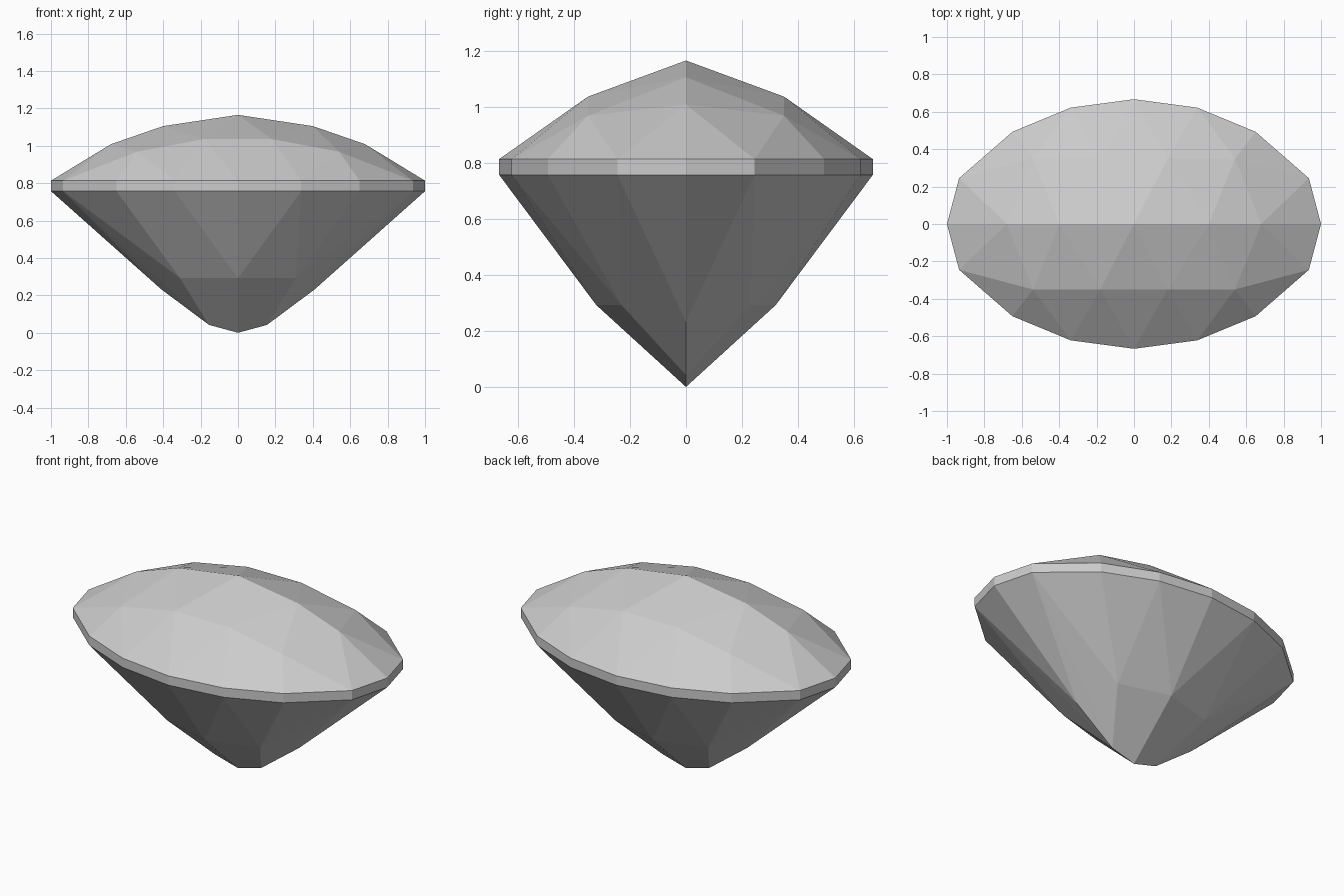
import bpy
import bmesh
import math

if "Cube" in bpy.data.objects:
    bpy.data.objects.remove(bpy.data.objects["Cube"], do_unlink=True)

# Colour
grey = bpy.data.materials.new("gem_grey")
grey.use_nodes = True
colour = (0.6, 0.6, 0.6, 1)
grey.diffuse_color = colour
grey.node_tree.nodes["Principled BSDF"].inputs["Base Color"].default_value = colour

# Corner points of one quarter of the cut stone
outline = [(1, 0), (0.935, 0.245), (0.65, 0.493), (0.338, 0.622), (0, 0.667)]
girdle = [(x, y, z) for x, y in outline for z in (0.757, 0.813)]
crown = [(0, 0, 1.165), (0.4, 0, 1.105), (0.68, 0, 1.008),
         (0.18, 0.35, 1.036), (0.54, 0.35, 0.968)]
pavilion = [(0, 0, 0), (0.155, 0, 0.042), (0.41, 0, 0.232),
            (0.31, 0.23, 0.292), (0, 0.32, 0.292)]

# Mirror the corners into all quarters and wrap them in flat facets
corners = {(x * sx, y * sy, z) for x, y, z in girdle + crown + pavilion
           for sx in (-1, 1) for sy in (-1, 1)}
bm = bmesh.new()
for corner in sorted(corners):
    bm.verts.new(corner)
bmesh.ops.remove_doubles(bm, verts=bm.verts, dist=0.001)
bmesh.ops.convex_hull(bm, input=bm.verts)
bmesh.ops.dissolve_limit(bm, angle_limit=math.radians(1.5),
                         verts=bm.verts, edges=bm.edges)
bmesh.ops.recalc_face_normals(bm, faces=bm.faces)

mesh = bpy.data.meshes.new("oval_gem")
bm.to_mesh(mesh)
bm.free()
mesh.materials.append(grey)
gem = bpy.data.objects.new("oval_gem", mesh)
bpy.context.collection.objects.link(gem)
